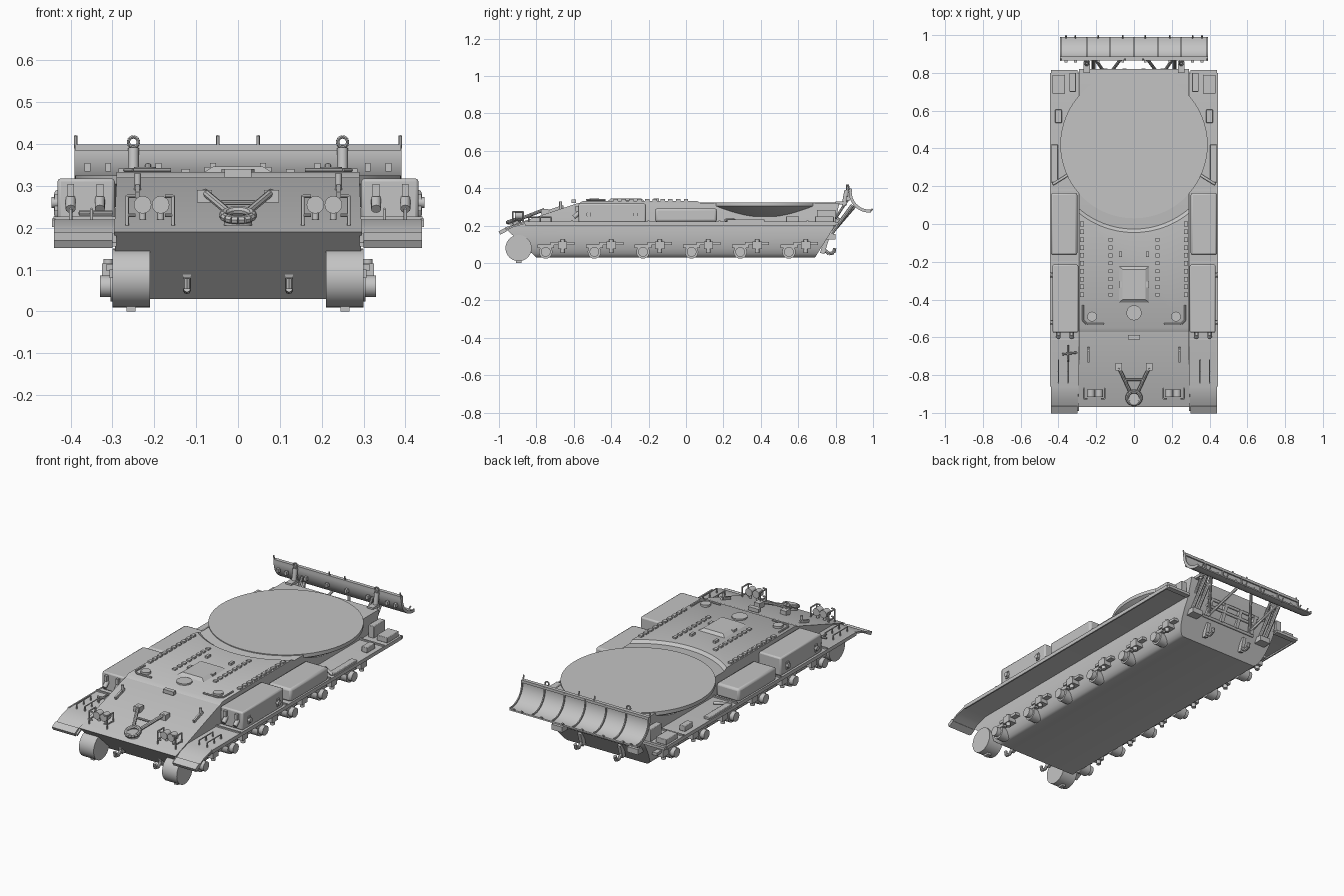
import bpy, bmesh
from math import sin, cos, asin, pi, tau, radians
from mathutils import Vector, Matrix

cube = bpy.data.objects.get("Cube")
if cube:
    bpy.data.objects.remove(cube)

# Shared heights and limits
FLOOR, FENDER, DECK = .03, .22, .33
HULL_SIDE, FENDER_SIDE = .29, .44
NOSE, BROW, TAIL = -.97, -.58, .82
TURRET_Y, TURRET_RADIUS = .42, .39

shade = (.55, .55, .55, 1)
grey = bpy.data.materials.new("plain_grey")
grey.use_nodes = True
grey.diffuse_color = shade
grey.node_tree.nodes["Principled BSDF"].inputs["Base Color"].default_value = shade


def mix(start, end, t):
    return start + (end - start) * t


def glacis(y):
    """Height of the sloped front plate."""
    return mix(.19, .32, (y - NOSE) / (BROW - NOSE))


def box(bm, centre, size, pitch=0):
    place = Matrix.Translation(centre) @ Matrix.Rotation(pitch, 4, 'X')
    bmesh.ops.create_cube(bm, size=1, matrix=place @ Matrix.Diagonal((*size, 1)))


def rod(bm, start, end, radius, end_radius=None, sides=12):
    start, end = Vector(start), Vector(end)
    axis = end - start
    place = Matrix.Translation((start + end) / 2) @ axis.to_track_quat('Z', 'Y').to_matrix().to_4x4()
    bmesh.ops.create_cone(bm, cap_ends=True, segments=sides, radius1=radius,
                          radius2=radius if end_radius is None else end_radius,
                          depth=axis.length, matrix=place)


def tube(bm, points, radius):
    for start, end in zip(points, points[1:]):
        rod(bm, start, end, radius, sides=8)


def ring(bm, centre, up, radius, thickness):
    """Round loop spanned by the x axis and the given up direction."""
    centre, side, up = Vector(centre), Vector((1, 0, 0)), Vector(up)
    angles = [tau * i / 16 for i in range(17)]
    tube(bm, [centre + radius * (side * cos(a) + up * sin(a)) for a in angles], thickness)


def loft(bm, loops):
    """Skin between closed loops and cap both ends."""
    rows = [[bm.verts.new(point) for point in loop] for loop in loops]
    for lower, upper in zip(rows, rows[1:]):
        for i in range(len(lower)):
            bm.faces.new((lower[i - 1], lower[i], upper[i], upper[i - 1]))
    bm.faces.new(rows[0])
    bm.faces.new(rows[-1])


def prism(bm, profile, left, right):
    """Side profile of (y, z) points pushed along x."""
    loft(bm, [[(x, y, z) for y, z in profile] for x in (left, right)])


def rectangle(side, front, back, z):
    return [(-side, front, z), (side, front, z), (side, back, z), (-side, back, z)]


def finish(bm, name, mirror=False, bevel=0):
    bmesh.ops.recalc_face_normals(bm, faces=bm.faces)
    mesh = bpy.data.meshes.new(name)
    bm.to_mesh(mesh)
    bm.free()
    mesh.materials.append(grey)
    part = bpy.data.objects.new(name, mesh)
    bpy.context.collection.objects.link(part)
    bpy.ops.object.select_all(action='DESELECT')
    part.select_set(True)
    bpy.context.view_layer.objects.active = part
    bpy.ops.object.shade_smooth_by_angle(angle=radians(32))
    if bevel:
        rounding = part.modifiers.new("rounding", 'BEVEL')
        rounding.width, rounding.segments = bevel, 2
    if mirror:
        part.modifiers.new("mirror", 'MIRROR')


# Hull: curved lower sides, straight upper sides
bm = bmesh.new()
loops = []
for i in range(7):
    angle = pi / 2 * i / 6
    rise = 1 - cos(angle)
    loops.append(rectangle(mix(.24, .296, sin(angle)), mix(-.8, NOSE, rise),
                           mix(.69, .79, rise), mix(FLOOR, .19, rise)))
loops.append(rectangle(HULL_SIDE, BROW, TAIL, .32))
loft(bm, loops)
finish(bm, "hull")


# Front deck, ending in a sloped arc around the turret disc
def deck_loop(front, radius, z):
    reach = asin(HULL_SIDE / radius)
    angles = [mix(reach, -reach, i / 24) for i in range(25)]
    arc = [(radius * sin(a), TURRET_Y - radius * cos(a), z) for a in angles]
    return [(-HULL_SIDE, front, z), (HULL_SIDE, front, z)] + arc


bm = bmesh.new()
loft(bm, [deck_loop(BROW, .44, .315), deck_loop(BROW + .03, .465, DECK + .003)])
finish(bm, "front_deck")

# Turret disc with a flared underside
bm = bmesh.new()
bottom, flare, rim, top = [Vector((0, TURRET_Y, z)) for z in (.25, .305, .305, .325)]
rod(bm, bottom, flare, .3, TURRET_RADIUS, sides=64)
rod(bm, rim, top, TURRET_RADIUS, sides=64)
finish(bm, "turret_disc")

# Fenders with drooping front flap, side lip and seams
bm = bmesh.new()
upper = [(.8, FENDER), (-.86, FENDER), (-.93, .2), (-.99, .165)]
lower = [(y, z - .01) for y, z in reversed(upper)]
prism(bm, upper + lower, HULL_SIDE, FENDER_SIDE)
box(bm, (FENDER_SIDE, -.03, .212), (.008, 1.66, .02))
box(bm, (.37, -.98, .17), (.14, .04, .02), pitch=.5)
box(bm, (.37, .8, .21), (.14, .03, .015))
for y in (-.61, -.2, .18, .65):
    box(bm, (.366, y, FENDER), (.15, .01, .015))
for x in (.35, .4):
    for y in (-.84, -.78, -.72):
        rod(bm, (x, y, FENDER), (x, y, .245), .004)
    rod(bm, (x, -.84, .245), (x, -.72, .245), .003)
finish(bm, "fender", mirror=True)

# Stowage bins, their latches and the rear fender boxes
bm = bmesh.new()
box(bm, (.363, -.395, .268), (.137, .36, .1))
finish(bm, "front_bin", mirror=True, bevel=.008)
bm = bmesh.new()
box(bm, (.37, 0, .256), (.14, .33, .072))
finish(bm, "middle_bin", mirror=True, bevel=.012)
bm = bmesh.new()
for x in (.33, .4):
    box(bm, (x, BROW, .29), (.016, .02, .03))
    rod(bm, (x, -.6, .245), (x, -.57, .27), .012)
for y in (-.52, -.27):
    rod(bm, (.42, y, .26), (.446, y, .26), .013)
    box(bm, (.433, y, .26), (.01, .02, .04))
finish(bm, "bin_latches", mirror=True)
bm = bmesh.new()
box(bm, (.4, .74, .235), (.065, .1, .03))
box(bm, (.4, .57, .235), (.035, .07, .03))
box(bm, (.325, .75, .25), (.035, .1, .07))
box(bm, (.42, .32, .226), (.035, .2, .015))
tube(bm, [(.35, .26, .23), (.43, .21, .23)], .008)
finish(bm, "rear_fender_boxes", mirror=True, bevel=.003)

# Idler drums at the front
bm = bmesh.new()
rod(bm, (.21, -.895, .08), (.3, -.895, .08), .07, sides=40)
box(bm, (.256, -.895, .01), (.022, .03, .02))
finish(bm, "idler_drum", mirror=True)

# Six suspension arms per side, each with a damper behind it
bm = bmesh.new()
for i in range(6):
    hub = Vector((.25, mix(-.75, .55, i / 5), .06))
    damper = hub + Vector((.04, .09, .035))
    rod(bm, hub, hub + Vector((.055, 0, 0)), .036, sides=20)
    rod(bm, hub, hub + Vector((.08, 0, 0)), .026, sides=16)
    box(bm, hub + Vector((.04, 0, .03)), (.035, .09, .02))
    box(bm, damper, (.07, .05, .04))
    box(bm, damper + Vector((0, 0, .01)), (.05, .13, .015))
    rod(bm, damper + Vector((.02, 0, -.04)), damper + Vector((.02, 0, .03)), .012)
finish(bm, "suspension_arm", mirror=True)

# Tow hooks, front and rear
bm = bmesh.new()
for y, outward in ((-.85, -1), (.74, 1)):
    shank = Vector((.122, y, .09))
    box(bm, shank, (.02, .024, .08), pitch=-.3 * outward)
    bend = [(0, -.02), (.025, -.04), (.05, -.035), (.055, -.01)]
    tube(bm, [shank + Vector((0, step * outward, drop)) for step, drop in bend], .009)
finish(bm, "tow_hook", mirror=True)

# Paired headlights inside guard rails
bm = bmesh.new()
for x in (.185, .228):
    rod(bm, (x, -.915, .255), (x, -.875, .255), .021, sides=20)
    rod(bm, (x, -.89, FENDER), (x, -.89, .25), .008)
for x, inward in ((.155, 1), (.265, -1)):
    for z in (.23, .275):
        tube(bm, [(x, -.87, z), (x, -.925, z), (x + .02 * inward, -.925, z)], .004)
    for y in (-.87, -.925):
        rod(bm, (x, y, glacis(y)), (x, y, .275), .004)
finish(bm, "headlight", mirror=True)

# Travel lock: a V of two arms meeting at a ring
bm = bmesh.new()
tube(bm, [(.08, -.76, .285), (.02, -.89, .235)], .009)
tube(bm, [(.05, -.825, .26), (0, -.825, .26)], .006)
box(bm, (.08, -.755, .275), (.035, .04, .03))
finish(bm, "travel_lock_arm", mirror=True)
bm = bmesh.new()
foot = Vector((0, -.92, .205))
head = foot + Vector((0, 0, .025))
rod(bm, foot, head, .034, sides=20)
ring(bm, head, (0, .94, .33), .036, .01)
box(bm, (0, -.6, DECK), (.064, .025, .02))
finish(bm, "travel_lock_ring")

# Front plate lugs and a tool on the right fender
bm = bmesh.new()
box(bm, (.24, -.69, glacis(-.69)), (.01, .08, .03), pitch=.32)
rod(bm, (.24, -.67, glacis(-.67)), (.24, -.67, DECK), .008)
finish(bm, "plate_lug", mirror=True)
bm = bmesh.new()
tube(bm, [(-.38, -.69, .235), (-.3, -.68, .235)], .006)
tube(bm, [(-.35, -.73, .235), (-.35, -.64, .235)], .005)
finish(bm, "fender_tool")

# Deck cleats, periscopes and grab rails
bm = bmesh.new()
for i in range(10):
    y = mix(-.375, 0, i / 9)
    box(bm, (.275, y, DECK), (.02, .024, .024))
    if y < -.08:
        box(bm, (.125, y, DECK), (.02, .02, .022))
for y in (-.32, -.16):
    box(bm, (.072, y, DECK), (.015, .03, .03))
rod(bm, (.222, -.49, DECK), (.222, -.49, .345), .026, sides=20)
rail = [(.16, -.53), (.25, -.53), (.27, -.51), (.27, -.43)]
tube(bm, [(x, y, .338) for x, y in rail], .005)
finish(bm, "deck_fittings", mirror=True)
bm = bmesh.new()
rod(bm, (0, -.47, DECK), (0, -.47, .341), .04, sides=32)
loft(bm, [rectangle(.085, -.42, -.22, DECK), rectangle(.06, -.4, -.24, .346)])
finish(bm, "deck_hatches")


# Rear blade: a curved sheet with ribs and teeth
def blade_section(depth):
    angles = [radians(mix(170, 275, i / 10)) for i in range(11)]
    back = [(.98 + .11 * cos(a), .38 + .11 * sin(a)) for a in angles]
    inner = .11 - depth
    return back + [(.98 + inner * cos(a), .38 + inner * sin(a)) for a in reversed(angles)]


bm = bmesh.new()
prism(bm, blade_section(.008), -.39, .39)
box(bm, (0, .876, .392), (.78, .02, .015))
finish(bm, "blade")
bm = bmesh.new()
for x in (0, .128, .25, .388):
    prism(bm, blade_section(.016), x - .003, x + .003)
for x in (.048, .388):
    rod(bm, (x, .875, .39), (x, .866, .42), .004)
for x in (.06, .19, .31, .36):
    rod(bm, (x, .98, .272), (x, .998, .29), .004)
    box(bm, (x, .866, .345), (.014, .02, .02))
finish(bm, "blade_ribs", mirror=True)

# Blade carrying arms, braces and lifting eyes
bm = bmesh.new()
for x in (.215, .25):
    tube(bm, [(x, .765, .14), (x, .89, .31)], .01)
    tube(bm, [(x, .8, .24), (x, .872, .35)], .007)
for x in (.05, .225):
    tube(bm, [(.14, .78, .16), (x, .9, .3)], .008)
box(bm, (.232, .77, .14), (.065, .06, .03))
box(bm, (.25, .83, .322), (.036, .06, .015))
rod(bm, (.25, .845, .31), (.25, .86, .39), .013)
ring(bm, (.25, .86, .405), (0, 0, 1), .012, .004)
finish(bm, "blade_arm", mirror=True)

# Bars and brackets on the rear plate
bm = bmesh.new()
for y, z in ((.77, .15), (.8, .2), (.81, .24)):
    rod(bm, (0, y, z), (.17, y, z), .008)
for x in (.05, .15):
    box(bm, (x, .79, .2), (.02, .03, .1), pitch=-.4)
finish(bm, "rear_plate_bars", mirror=True)
